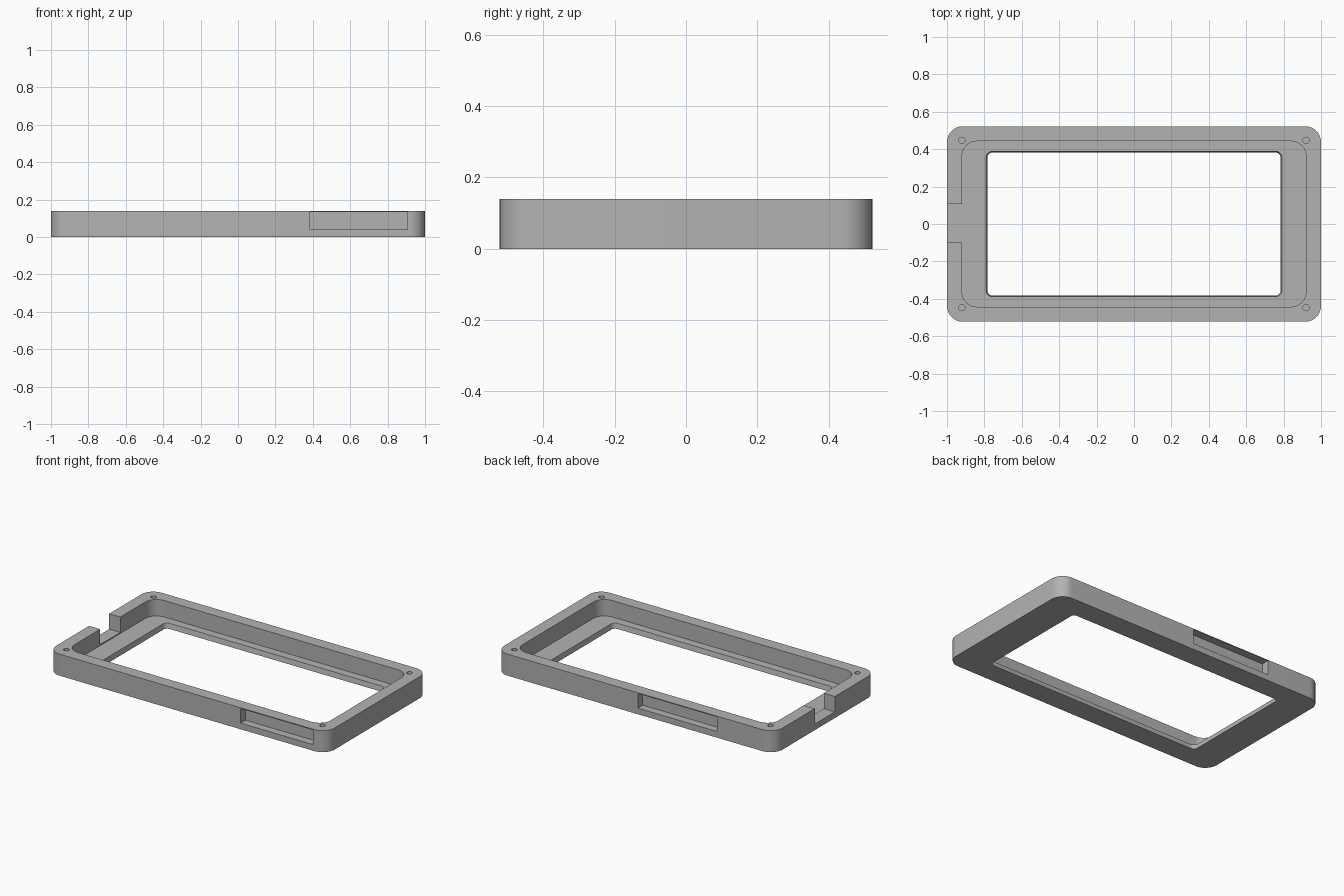
import bpy, bmesh, math

if "Cube" in bpy.data.objects:
    bpy.data.objects.remove(bpy.data.objects["Cube"], do_unlink=True)

HX, HY, HEIGHT = 1.0, 0.5225, 0.14   # half length, half width, height
FLOOR = 0.033                        # thickness of the bottom plate

grey = bpy.data.materials.new("mid_grey")
grey.use_nodes = True
COLOUR = (0.45, 0.45, 0.45, 1)
grey.diffuse_color = COLOUR
grey.node_tree.nodes["Principled BSDF"].inputs["Base Color"].default_value = COLOUR


def finish(name, bm):
    bmesh.ops.recalc_face_normals(bm, faces=bm.faces)
    mesh = bpy.data.meshes.new(name)
    bm.to_mesh(mesh)
    bm.free()
    mesh.materials.append(grey)
    obj = bpy.data.objects.new(name, mesh)
    bpy.context.collection.objects.link(obj)
    return obj


def rounded_prism(name, hx, hy, r, z0, z1, grow=0.0, steps=12):
    """Upright rounded rectangle; the top is larger by grow on each side."""
    bm = bmesh.new()
    rings = []
    for z, g in ((z0, 0), (z1, grow)):
        ring = []
        for k, (sx, sy) in enumerate(((1, 1), (-1, 1), (-1, -1), (1, -1))):
            for i in range(steps + 1):
                a = math.pi / 2 * (k + i / steps)
                ring.append(bm.verts.new((sx * (hx - r) + (r + g) * math.cos(a),
                                          sy * (hy - r) + (r + g) * math.sin(a), z)))
        rings.append(ring)
    low, high = rings
    bm.faces.new(low)
    bm.faces.new(high)
    n = len(low)
    for i in range(n):
        j = (i + 1) % n
        bm.faces.new((low[i], low[j], high[j], high[i]))
    return finish(name, bm)


def box(name, x0, x1, y0, y1, z0, z1):
    bm = bmesh.new()
    bmesh.ops.create_cube(bm, size=1)
    for v in bm.verts:
        v.co = ((x0 + x1) / 2 + v.co.x * (x1 - x0),
                (y0 + y1) / 2 + v.co.y * (y1 - y0),
                (z0 + z1) / 2 + v.co.z * (z1 - z0))
    return finish(name, bm)


def screw_hole(x, y):
    bm = bmesh.new()
    bmesh.ops.create_cone(bm, cap_ends=True, segments=24, radius1=0.017,
                          radius2=0.017, depth=0.2)
    bmesh.ops.translate(bm, verts=bm.verts, vec=(x, y, HEIGHT))
    return finish("screw_hole_cutter", bm)


# Outer body
frame = rounded_prism("case_frame", HX, HY, 0.085, 0, HEIGHT)

# Tray cavity, and the window through the bottom plate with sloped edges
cutters = [
    rounded_prism("cavity_cutter", 0.92, 0.4425, 0.08, FLOOR, 0.2),
    rounded_prism("window_cutter", 0.782, 0.38, 0.025, -0.01, 0.05, grow=0.012),
]

# Cable notch in the right wall
cutters.append(box("notch_cutter", -1.1, -0.9, -0.1, 0.106, 0.04, 0.2))

# Blind pockets in the front and back walls
DEPTH = 0.05
cutters.append(box("front_pocket_cutter", 0.385, 0.905, -0.6, -HY + DEPTH, 0.04, 0.134))
cutters.append(box("back_pocket_cutter", -0.59, -0.02, HY - DEPTH, 0.6, 0.04, 0.134))

# Screw holes in the four corners
for sx in (-1, 1):
    for sy in (-1, 1):
        cutters.append(screw_hole(sx * 0.92, sy * 0.447))

bpy.ops.object.select_all(action='DESELECT')
frame.select_set(True)
bpy.context.view_layer.objects.active = frame
for cutter in cutters:
    cutter.hide_render = True
    mod = frame.modifiers.new(cutter.name, 'BOOLEAN')
    mod.operation = 'DIFFERENCE'
    mod.solver = 'EXACT'
    mod.object = cutter
    bpy.ops.object.modifier_apply(modifier=mod.name)
    bpy.data.objects.remove(cutter, do_unlink=True)

bpy.ops.object.shade_smooth_by_angle(angle=math.radians(30))
